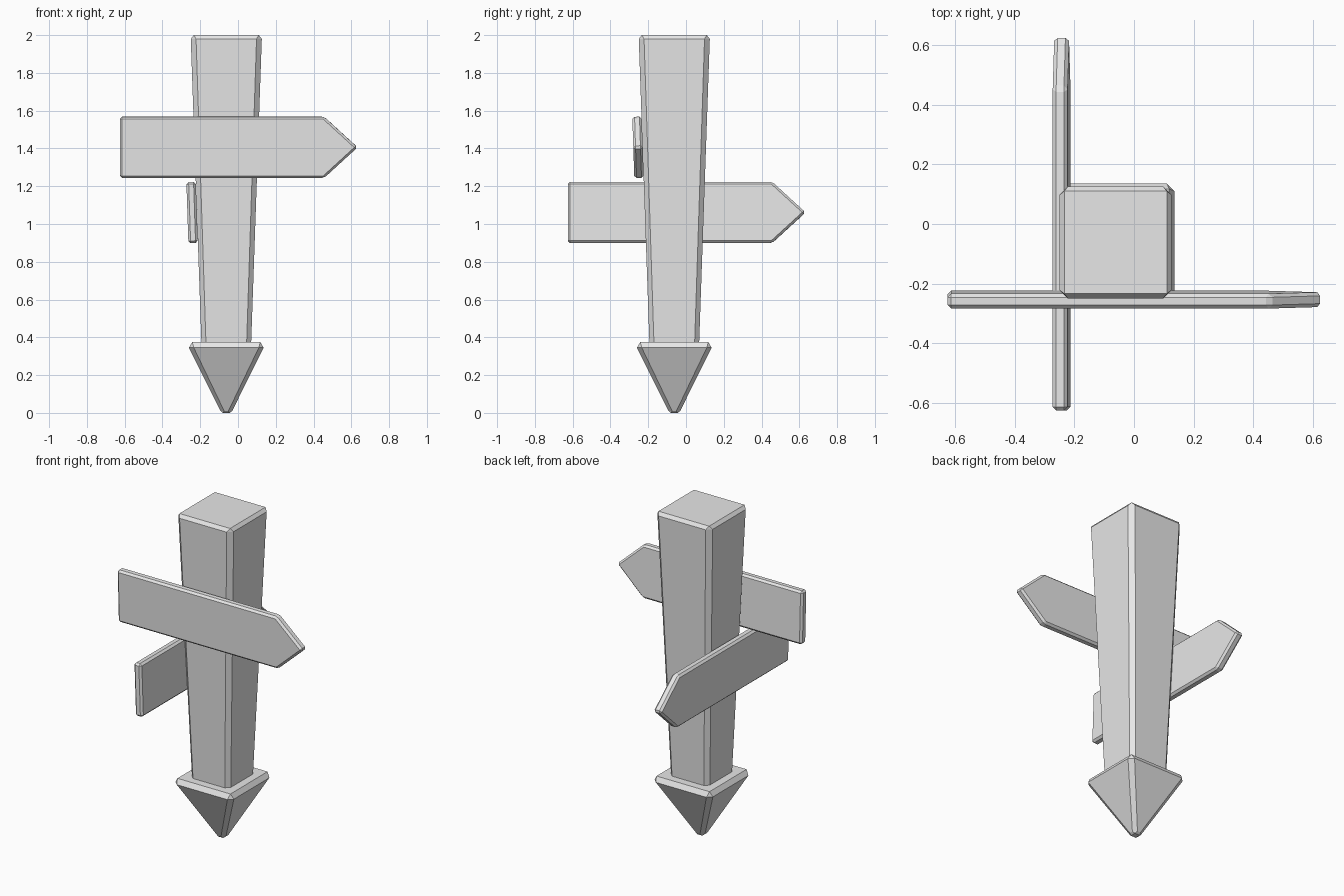
import bpy, bmesh
from math import radians
from mathutils import Matrix

cube = bpy.data.objects.get("Cube")
if cube:
    bpy.data.objects.remove(cube, do_unlink=True)

CENTRE = -0.062   # post axis, same in x and y
TILT = 1.9        # lean of the tapered post sides, degrees

grey = bpy.data.materials.new("plain grey")
grey.use_nodes = True
colour = (0.8, 0.8, 0.8, 1)
grey.diffuse_color = colour
grey.node_tree.nodes["Principled BSDF"].inputs["Base Color"].default_value = colour


def finish(name, bm):
    bmesh.ops.recalc_face_normals(bm, faces=bm.faces)
    mesh = bpy.data.meshes.new(name)
    bm.to_mesh(mesh)
    bm.free()
    mesh.materials.append(grey)
    obj = bpy.data.objects.new(name, mesh)
    bpy.context.collection.objects.link(obj)
    return obj


def chamfered_column(name, rings):
    """Loft square rings given as (z, half width, corner cut)."""
    bm = bmesh.new()
    loops = []
    for z, h, c in rings:
        k = h - c
        corners = [(h, -k), (h, k), (k, h), (-k, h), (-h, k), (-h, -k), (-k, -h), (k, -h)]
        loops.append([bm.verts.new((CENTRE + x, CENTRE + y, z)) for x, y in corners])
    for a, b in zip(loops, loops[1:]):
        for i in range(8):
            j = (i + 1) % 8
            bm.faces.new((a[i], a[j], b[j], b[i]))
    bm.faces.new(loops[0])
    bm.faces.new(loops[-1])
    bmesh.ops.remove_doubles(bm, verts=bm.verts, dist=0.0005)
    return finish(name, bm)


def arrow_board(name, location, tilt, turn):
    """Pointed plank along local x with bevelled edges."""
    bm = bmesh.new()
    half, thick = 0.162, 0.05
    outline = [(-0.626, -half), (0.456, -half), (0.633, 0), (0.456, half), (-0.626, half)]
    face = bm.faces.new([bm.verts.new((x, -thick / 2, z)) for x, z in outline])
    side = bmesh.ops.extrude_face_region(bm, geom=[face])
    verts = [v for v in side["geom"] if isinstance(v, bmesh.types.BMVert)]
    bmesh.ops.translate(bm, verts=verts, vec=(0, thick, 0))
    obj = finish(name, bm)
    obj.matrix_world = (Matrix.Translation(location) @ Matrix.Rotation(radians(turn), 4, "Z")
                        @ Matrix.Rotation(radians(tilt), 4, "X"))
    bevel = obj.modifiers.new("edge bevel", "BEVEL")
    bevel.width = 0.012
    bevel.segments = 1
    return obj


# Post, widening upward, with chamfered corners and top rim
chamfered_column("post", [(0.35, 0.131, 0.024), (1.98, 0.188, 0.028), (2.0, 0.172, 0)])

# Ground spike with a bevelled shoulder and blunt point
chamfered_column("ground_spike", [(0, 0.018, 0), (0.01, 0.031, 0.02),
                                  (0.345, 0.198, 0.026), (0.375, 0.18, 0)])

# Direction boards, lying against the leaning post sides
arrow_board("front_board", (0, -0.254, 1.406), TILT, 0)
arrow_board("right_board", (-0.243, 0, 1.061), -TILT, 90)
